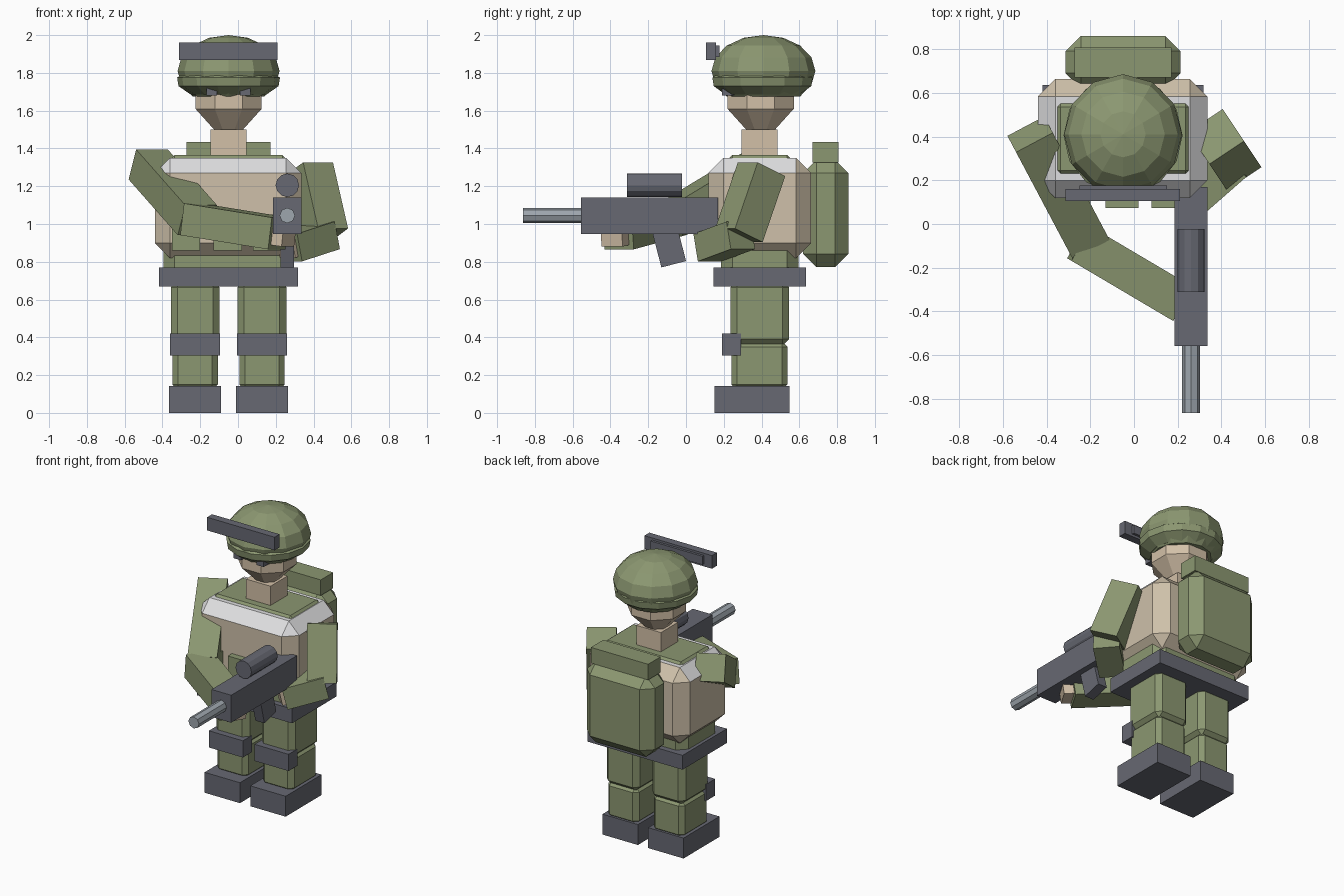
import bpy, bmesh, math
from mathutils import Matrix, Vector

if "Cube" in bpy.data.objects:
    bpy.data.objects.remove(bpy.data.objects["Cube"])


def material(name, rgb):
    m = bpy.data.materials.new(name)
    m.diffuse_color = (*rgb, 1)
    m.use_nodes = True
    m.node_tree.nodes["Principled BSDF"].inputs["Base Color"].default_value = m.diffuse_color
    return m


GREEN = material("olive green", (0.26, 0.31, 0.165))
DARK = material("dark grey", (0.135, 0.14, 0.17))
TAN = material("vest tan", (0.62, 0.53, 0.40))
SKIN = material("skin", (0.65, 0.53, 0.39))
WHITE = material("off white", (0.74, 0.74, 0.75))
STEEL = material("steel grey", (0.34, 0.38, 0.42))
CX = -0.05  # body centre line


def finish(name, bm, *mats):
    bmesh.ops.recalc_face_normals(bm, faces=bm.faces)
    me = bpy.data.meshes.new(name)
    bm.to_mesh(me)
    bm.free()
    for m in mats:
        me.materials.append(m)
    ob = bpy.data.objects.new(name, me)
    bpy.context.collection.objects.link(ob)
    return ob


def box(name, mat, x, y, z, bevel=0.0, matrix=None):
    """Box from (min, max) ranges, with optional flat chamfer and transform."""
    bm = bmesh.new()
    bmesh.ops.create_cube(bm, size=1)
    for v in bm.verts:
        v.co = [r[0] + (c + 0.5) * (r[1] - r[0]) for c, r in zip(v.co, (x, y, z))]
    if bevel:
        bmesh.ops.bevel(bm, geom=bm.edges[:], offset=bevel, segments=1,
                        affect='EDGES', profile=0.5)
    if matrix:
        bm.transform(matrix)
    return finish(name, bm, mat)


def limb(name, mat, a, b, w, h):
    """Box running from point a to point b, w wide sideways."""
    a, b = Vector(a), Vector(b)
    d = (b - a).normalized()
    side = d.cross(Vector((0, 0, 1))).normalized()
    m = Matrix((side, side.cross(d), d)).transposed().to_4x4()
    m.translation = a
    return box(name, mat, (-w / 2, w / 2), (-h / 2, h / 2), (0, (b - a).length), matrix=m)


def lathe(name, mat, center, rings, sides, turn=0.0):
    """Stack of (radius, z) rings, capped at both ends."""
    bm = bmesh.new()
    loops = []
    for r, z in rings:
        loops.append([bm.verts.new((center[0] + r * math.cos(turn + 2 * math.pi * i / sides),
                                    center[1] + r * math.sin(turn + 2 * math.pi * i / sides), z))
                      for i in range(sides)])
    for lo, hi in zip(loops, loops[1:]):
        for i in range(sides):
            j = (i + 1) % sides
            bm.faces.new((lo[i], lo[j], hi[j], hi[i]))
    bm.faces.new(loops[0])
    bm.faces.new(loops[-1])
    return finish(name, bm, mat)


def tube(name, mat, x, z, r, y0, y1, sides):
    """Cylinder lying along y."""
    bm = bmesh.new()
    bmesh.ops.create_cone(bm, cap_ends=True, segments=sides, radius1=r, radius2=r, depth=y1 - y0)
    bm.transform(Matrix.Translation((x, (y0 + y1) / 2, z)) @ Matrix.Rotation(math.pi / 2, 4, 'X'))
    return finish(name, bm, mat)


# Legs, boots, knee pads
for s, side in ((-1, "right"), (1, "left")):
    c = CX + s * 0.177
    box(side + "_boot", DARK, (c - 0.137, c + 0.137), (0.15, 0.547), (0, 0.143))
    box(side + "_shin", GREEN, (c - 0.12, c + 0.12), (0.24, 0.537), (0.12, 0.38), 0.03)
    box(side + "_thigh", GREEN, (c - 0.129, c + 0.129), (0.235, 0.546), (0.355, 0.70), 0.035)
    box(side + "_knee_pad", DARK, (c - 0.132, c + 0.132), (0.19, 0.29), (0.303, 0.42))

# Torso, belt, vest
box("belt", DARK, (-0.418, 0.317), (0.145, 0.635), (0.67, 0.77))
box("torso", GREEN, (-0.395, 0.295), (0.185, 0.595), (0.70, 1.365), 0.06)
vest = box("vest", TAN, (-0.44, 0.335), (0.118, 0.663), (0.82, 1.35), 0.08)
vest.data.materials.append(WHITE)
for p in vest.data.polygons:  # white yoke on the top, except the back chamfer
    if p.normal.z > 0.3 and not (p.normal.y > 0.5):
        p.material_index = 1
for i, x in enumerate((-0.35, -0.13, 0.08)):
    box(f"pouch_{i + 1}", GREEN, (x, x + 0.15), (0.073, 0.16), (0.86, 1.05))

# Backpack and bedroll
box("backpack", GREEN, (-0.313, 0.213), (0.62, 0.86), (0.772, 1.34), 0.07)
box("bedroll", GREEN, (-0.272, 0.172), (0.67, 0.807), (1.325, 1.435))

# Neck, head, eyes
box("neck", SKIN, (-0.145, 0.045), (0.295, 0.485), (1.34, 1.50))
lathe("head", SKIN, (CX, 0.395), ((0.078, 1.495), (0.19, 1.61), (0.19, 1.74)), 8, math.pi / 8)
for s, side in ((-1, "right"), (1, "left")):
    c = CX + s * 0.088
    box(side + "_eye", DARK, (c - 0.028, c + 0.028), (0.19, 0.26), (1.68, 1.735))

# Helmet, rim and goggles
bm = bmesh.new()
bmesh.ops.create_uvsphere(bm, u_segments=12, v_segments=8, radius=1)
bm.transform(Matrix.Translation((CX, 0.41, 1.81)) @ Matrix.Diagonal((0.27, 0.275, 0.19, 1)))
bmesh.ops.delete(bm, geom=[v for v in bm.verts if v.co.z < 1.65], context='VERTS')
bmesh.ops.holes_fill(bm, edges=bm.edges[:])
finish("helmet", bm, GREEN)
lathe("helmet_rim", GREEN, (CX, 0.405),
      ((0.20, 1.685), (0.265, 1.73), (0.272, 1.775), (0.25, 1.79)), 14)
box("goggles", DARK, (-0.313, 0.21), (0.105, 0.16), (1.868, 1.96))
box("goggle_pad", DARK, (-0.25, 0.15), (0.155, 0.177), (1.885, 1.945))

# Supporting arm reaching across to the rifle
limb("right_upper_arm", GREEN, (-0.475, 0.41, 1.315), (-0.215, -0.08, 1.02), 0.19, 0.18)
limb("right_forearm", GREEN, (-0.25, -0.085, 1.025), (0.215, -0.36, 0.95), 0.18, 0.17)
limb("right_hand", SKIN, (0.17, -0.335, 0.955), (0.27, -0.395, 0.94), 0.13, 0.12)

# Trigger arm
limb("left_upper_arm", GREEN, (0.375, 0.40, 1.29), (0.455, 0.28, 0.94), 0.19, 0.19)
limb("left_forearm", GREEN, (0.47, 0.29, 0.94), (0.27, 0.115, 0.875), 0.17, 0.15)
limb("left_hand", SKIN, (0.30, 0.14, 0.885), (0.255, 0.09, 0.87), 0.11, 0.10)

# Rifle
box("rifle_body", DARK, (0.185, 0.337), (-0.557, 0.17), (0.948, 1.14))
tube("rifle_barrel", STEEL, 0.261, 1.045, 0.041, -0.863, -0.54, 8)
tube("rifle_scope", DARK, 0.261, 1.205, 0.062, -0.312, -0.022, 12)
limb("rifle_grip", DARK, (0.261, -0.12, 1.0), (0.261, -0.065, 0.787), 0.07, 0.135)
